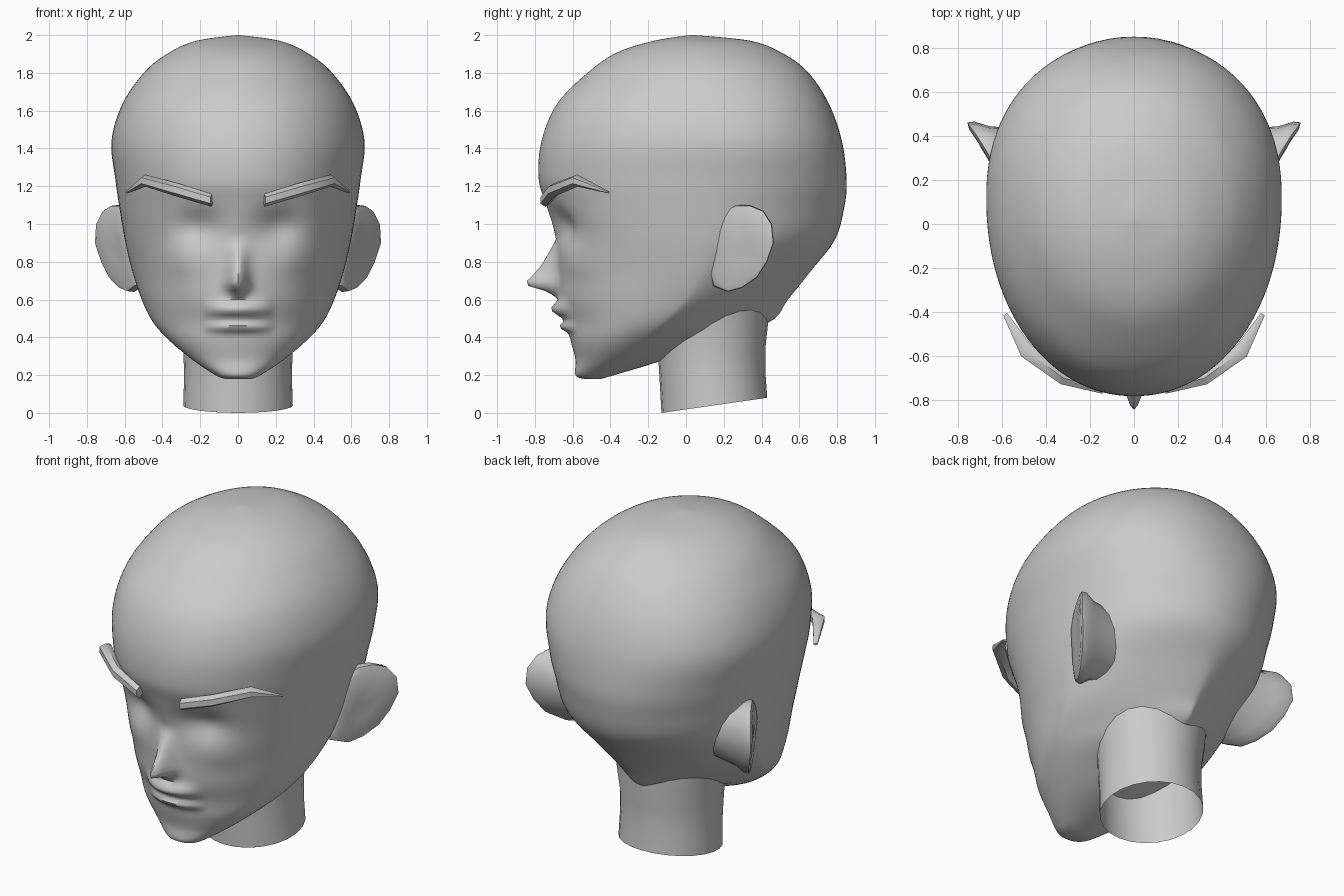
import bpy, bmesh, math

if "Cube" in bpy.data.objects:
    bpy.data.objects.remove(bpy.data.objects["Cube"], do_unlink=True)

grey = bpy.data.materials.new("plain_grey")
grey.use_nodes = True
grey.diffuse_color = (0.6, 0.6, 0.6, 1)
shader = grey.node_tree.nodes["Principled BSDF"]
shader.inputs["Base Color"].default_value = grey.diffuse_color
shader.inputs["Roughness"].default_value = 0.7


def loft(name, rings, cap_start=True, cap_end=True, angle=40):
    """Skin a list of closed rings into one smooth-shaded object."""
    bm = bmesh.new()
    loops = [[bm.verts.new(p) for p in ring] for ring in rings]
    count = len(loops[0])
    for low, high in zip(loops, loops[1:]):
        for i in range(count):
            j = (i + 1) % count
            bm.faces.new((low[i], low[j], high[j], high[i]))
    if cap_start:
        bm.faces.new(loops[0])
    if cap_end:
        bm.faces.new(loops[-1])
    bmesh.ops.recalc_face_normals(bm, faces=bm.faces)
    mesh = bpy.data.meshes.new(name)
    bm.to_mesh(mesh)
    bm.free()
    mesh.materials.append(grey)
    obj = bpy.data.objects.new(name, mesh)
    bpy.context.collection.objects.link(obj)
    bpy.ops.object.select_all(action="DESELECT")
    obj.select_set(True)
    bpy.context.view_layer.objects.active = obj
    bpy.ops.object.shade_smooth_by_angle(angle=math.radians(angle))
    return obj


def spline(rows, steps):
    """Catmull-Rom interpolation through table rows."""
    out = []
    for i in range(len(rows) - 1):
        a, b, c = rows[max(i - 1, 0)], rows[i], rows[i + 1]
        d = rows[min(i + 2, len(rows) - 1)]
        for k in range(steps):
            t = k / steps
            out.append([q + t / 2 * (r - p + t * (2 * p - 5 * q + 4 * r - s
                        + t * (3 * (q - r) + s - p)))
                        for p, q, r, s in zip(a, b, c, d)])
    return out + [list(rows[-1])]


def bump(v, centre, width):
    return math.exp(-((v - centre) / width) ** 2)


def piecewise(v, keys):
    for (a, p), (b, q) in zip(keys, keys[1:]):
        if a <= v <= b:
            return p + (q - p) * (v - a) / (b - a)
    return 0.0


NOSE = [(0.60, 0), (0.64, 0.05), (0.68, 0.185), (0.72, 0.14), (0.78, 0.085), (0.92, 0)]


def face_relief(x, z):
    """Forward push of the nose, lips and brow, less the eye sockets."""
    nose = piecewise(z, NOSE) * bump(x, 0, 0.05)
    mouth = max(0, 1 - (x / 0.19) ** 2)
    lips = mouth * (0.06 * bump(z, 0.545, 0.04) + 0.045 * bump(z, 0.455, 0.025))
    sockets = 0.055 * bump(abs(x), 0.21, 0.12) * bump(z, 0.99, 0.09)
    cheeks = 0.02 * bump(abs(x), 0.3, 0.12) * bump(z, 0.8, 0.1)
    return nose + lips + cheeks - sockets


# Head: height, front, back, half width, widest y, front and back roundness
HEAD = [
    (0.18, -0.54, -0.45, 0.07, -0.50, 2.2, 2.0),
    (0.20, -0.585, -0.38, 0.12, -0.47, 2.3, 2.0),
    (0.28, -0.585, -0.12, 0.24, -0.38, 2.2, 2.0),
    (0.38, -0.61, 0.12, 0.36, -0.26, 2.1, 1.8),
    (0.48, -0.63, 0.44, 0.45, -0.12, 2.0, 1.3),
    (0.60, -0.67, 0.54, 0.51, 0.00, 2.0, 1.4),
    (0.75, -0.68, 0.66, 0.56, 0.07, 2.0, 1.6),
    (0.92, -0.69, 0.79, 0.60, 0.10, 2.1, 1.9),
    (1.10, -0.74, 0.84, 0.63, 0.10, 2.1, 2.0),
    (1.24, -0.78, 0.85, 0.65, 0.11, 2.1, 2.1),
    (1.44, -0.765, 0.825, 0.67, 0.12, 2.1, 2.2),
    (1.64, -0.68, 0.755, 0.61, 0.10, 2.1, 2.2),
    (1.81, -0.51, 0.64, 0.49, 0.08, 2.0, 2.1),
    (1.91, -0.36, 0.50, 0.36, 0.06, 2.0, 2.0),
    (1.97, -0.17, 0.34, 0.22, 0.05, 2.0, 2.0),
    (2.00, 0.02, 0.05, 0.01, 0.035, 2.0, 2.0),
]


def head_ring(row, count=112):
    z, front, back, width, mid, round_f, round_b = row
    ring = []
    for i in range(count):
        t = 2 * math.pi * i / count
        t -= 0.45 * math.sin(t)          # denser towards the face
        s, c = math.sin(t), math.cos(t)
        n = 2 / (round_f if c > 0 else round_b)
        x = math.copysign(width * abs(s) ** n, s)
        y = mid + ((front if c > 0 else back) - mid) * abs(c) ** n
        if c > 0:
            y -= face_relief(x, z) * min(1, c * 2)
        ring.append((x, y, z))
    return ring


loft("head", [head_ring(r) for r in spline(HEAD, 6)], angle=60)


# Neck: open tube with a slanted lower rim
def neck_ring(z, slant, rx, ry, mid):
    ring = []
    for i in range(24):
        t = 2 * math.pi * i / 24
        ring.append((rx * math.cos(t), mid + ry * math.sin(t),
                     z + slant * math.sin(t)))
    return ring


loft("neck", [neck_ring(0.04, 0.04, 0.29, 0.28, 0.15),
              neck_ring(0.20, 0.02, 0.285, 0.28, 0.14),
              neck_ring(0.34, 0, 0.29, 0.285, 0.135),
              neck_ring(0.48, 0, 0.31, 0.30, 0.135),
              neck_ring(0.66, 0, 0.34, 0.30, 0.13)],
     cap_start=False, angle=60)

# Ears: flared plates on a tapered root
EAR = [(0.19, 1.06), (0.26, 1.10), (0.34, 1.10), (0.41, 1.07), (0.455, 1.0),
       (0.465, 0.90), (0.43, 0.80), (0.375, 0.715), (0.295, 0.66),
       (0.22, 0.64), (0.145, 0.67), (0.13, 0.73), (0.15, 0.85), (0.17, 0.97)]


def ear_ring(side, scale, inset, root=None):
    ring = []
    for y, z in EAR:
        y, z = 0.29 + (y - 0.29) * scale, 0.88 + (z - 0.88) * scale
        x = 0.565 + 0.58 * (y - 0.12) - 0.12 * abs(z - 0.95) - inset
        ring.append((side * (x if root is None else root), y, z))
    return ring


for side, label in ((1, "left"), (-1, "right")):
    loft(label + "_ear", [ear_ring(side, 0.75, 0, 0.36),
                          ear_ring(side, 0.88, 0.09),
                          ear_ring(side, 1.0, 0.035),
                          ear_ring(side, 0.98, 0),
                          ear_ring(side, 0.85, -0.008),
                          ear_ring(side, 0.4, 0),
                          ear_ring(side, 0.05, 0)], angle=50)

# Eyebrows: arched bars tapering to the temple (x, y, z, half height, half depth)
BROW = [(0.14, -0.745, 1.125, 0.034, 0.03),
        (0.32, -0.70, 1.18, 0.036, 0.035),
        (0.49, -0.575, 1.23, 0.032, 0.04),
        (0.585, -0.41, 1.168, 0.006, 0.012)]


def brow_ring(side, x, y, z, height, depth):
    out_x, out_y = x * 0.8, y + 0.1
    length = math.hypot(out_x, out_y)
    ring = []
    for i in range(6):
        t = math.pi * (i + 0.5) / 3
        d = depth * math.cos(t) / length
        ring.append((side * (x + out_x * d), y + out_y * d,
                     z + height * math.sin(t)))
    return ring


for side, label in ((1, "left"), (-1, "right")):
    loft(label + "_eyebrow", [brow_ring(side, *row) for row in BROW], angle=50)
